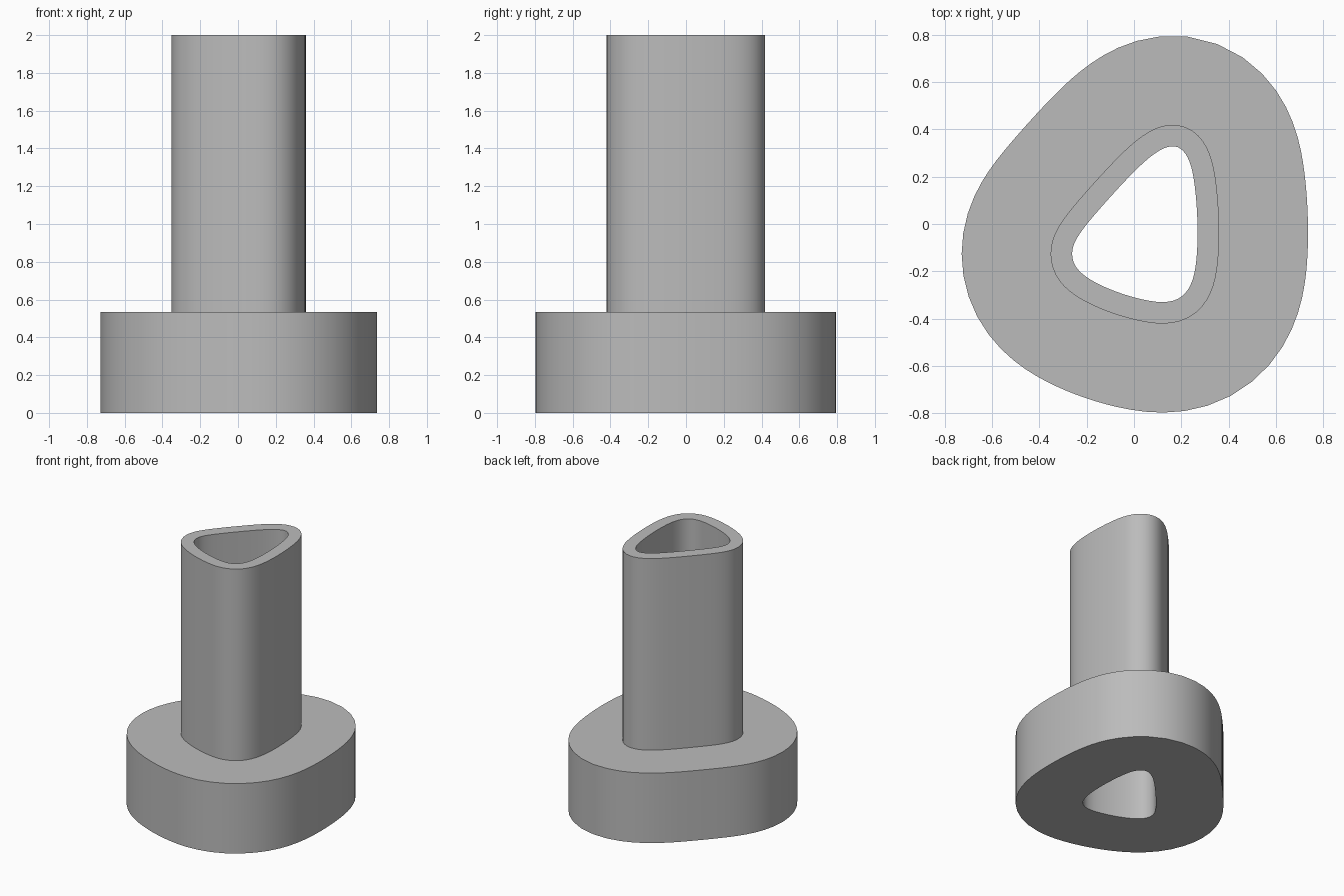
import bpy
import bmesh
import math
from mathutils import Vector

cube = bpy.data.objects.get("Cube")
if cube:
    bpy.data.objects.remove(cube, do_unlink=True)

# Flat grey material
grey = bpy.data.materials.new("plain grey")
grey.use_nodes = True
color = (0.5, 0.5, 0.5, 1)
grey.diffuse_color = color
grey.node_tree.nodes["Principled BSDF"].inputs["Base Color"].default_value = color

# Control points of the rounded triangular bore, clockwise from the rear corner
BORE = [(.16, .337), (.21, .317), (.245, .25), (.262, .13), (.27, 0), (.268, -.13),
        (.253, -.24), (.21, -.312), (.13, -.339), (0, -.313), (-.11, -.275),
        (-.205, -.227), (-.257, -.175), (-.267, -.11), (-.237, -.045),
        (-.15, .06), (0, .225), (.09, .305)]
STEPS = 4


def smooth_outline(points):
    """Closed cubic B-spline, returned as (position, outward normal) pairs."""
    pts = [Vector(p) for p in points]
    n = len(pts)
    outline = []
    for i in range(n):
        a, b, c, d = (pts[(i + k) % n] for k in range(-1, 3))
        for s in range(STEPS):
            t = s / STEPS
            pos = (a * (1 - t)**3 + b * (3 * t**3 - 6 * t**2 + 4)
                   + c * (-3 * t**3 + 3 * t**2 + 3 * t + 1) + d * t**3) / 6
            tan = (-a * (1 - t)**2 + b * (3 * t**2 - 4 * t)
                   + c * (-3 * t**2 + 2 * t + 1) + d * t**2)
            outline.append((pos, Vector((-tan.y, tan.x)).normalized()))
    return outline


# Wall section as (offset from the bore, height): bore, flange, tube, rim
WALL, FLANGE, FLANGE_TOP, TOP = 0.091, 0.467, 0.535, 2.0
SECTION = [(0, 0), (FLANGE, 0), (FLANGE, FLANGE_TOP),
           (WALL, FLANGE_TOP), (WALL, TOP), (0, TOP)]

# Sweep the section round the outline
bm = bmesh.new()
outline = smooth_outline(BORE)
rings = []
for offset, z in SECTION:
    ring = []
    for pos, normal in outline:
        p = pos + normal * offset
        ring.append(bm.verts.new((p.x, p.y, z)))
    rings.append(ring)
count = len(outline)
for r, ring in enumerate(rings):
    above = rings[(r + 1) % len(rings)]
    for i in range(count):
        j = (i + 1) % count
        bm.faces.new((ring[i], ring[j], above[j], above[i]))
bmesh.ops.recalc_face_normals(bm, faces=bm.faces)

mesh = bpy.data.meshes.new("flanged_tube")
bm.to_mesh(mesh)
bm.free()
mesh.materials.append(grey)
tube = bpy.data.objects.new("flanged_tube", mesh)
bpy.context.collection.objects.link(tube)

# Smooth walls with sharp rims
bpy.ops.object.select_all(action='DESELECT')
tube.select_set(True)
bpy.context.view_layer.objects.active = tube
bpy.ops.object.shade_smooth_by_angle(angle=math.radians(35))
